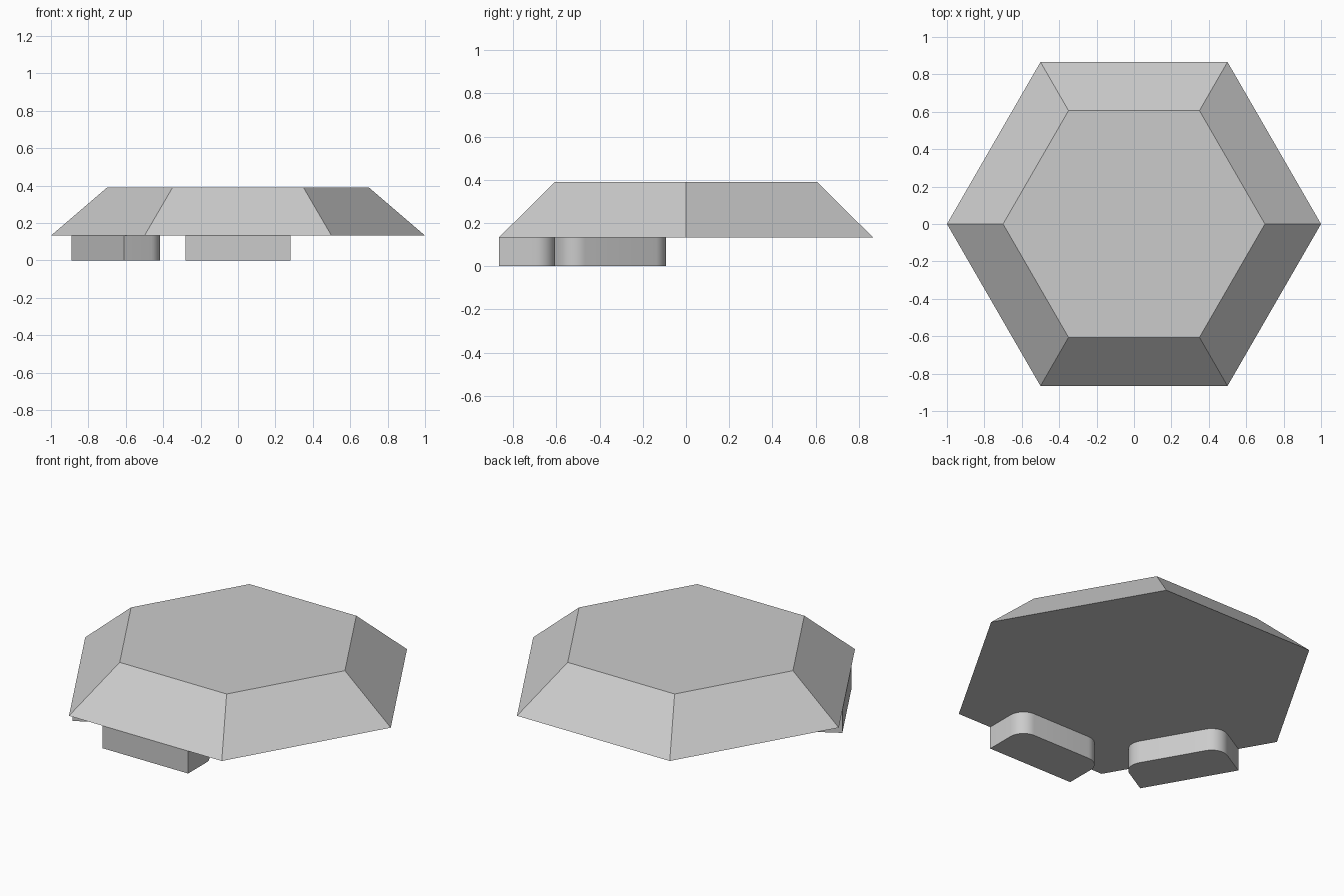
import bpy, bmesh, math
from mathutils import Matrix

cube = bpy.data.objects.get("Cube")
if cube:
    bpy.data.objects.remove(cube, do_unlink=True)

BASE_Z, TOP_Z = 0.133, 0.39
APOTHEM = math.cos(math.radians(30))

grey = bpy.data.materials.new("plain_grey")
grey.use_nodes = True
grey.diffuse_color = (0.6, 0.6, 0.6, 1)
grey.node_tree.nodes["Principled BSDF"].inputs["Base Color"].default_value = (0.6, 0.6, 0.6, 1)


def finish(bm, name):
    bmesh.ops.recalc_face_normals(bm, faces=bm.faces)
    mesh = bpy.data.meshes.new(name)
    bm.to_mesh(mesh)
    bm.free()
    mesh.materials.append(grey)
    obj = bpy.data.objects.new(name, mesh)
    bpy.context.collection.objects.link(obj)
    return obj


# Hexagonal plate with sloping sides
bm = bmesh.new()
bmesh.ops.create_cone(bm, cap_ends=True, segments=6, radius1=1, radius2=0.7,
                      depth=TOP_Z - BASE_Z,
                      matrix=Matrix.Translation((0, 0, (TOP_Z + BASE_Z) / 2))
                      @ Matrix.Rotation(math.radians(30), 4, "Z"))
# Put a corner on the x axis whichever way the cone starts
corner = max(bm.verts, key=lambda v: v.co.x)
if abs(corner.co.y) > 0.01:
    bmesh.ops.rotate(bm, verts=bm.verts, matrix=Matrix.Rotation(math.radians(30), 3, "Z"))
finish(bm, "hexagonal_plate")


# Foot along one plate edge: square outside, rounded inside corners
def add_foot(name, turn, half=0.28, depth=0.26, radius=0.09, steps=10):
    outer = -APOTHEM
    outline = [(-half, outer), (half, outer)]
    for side, start in ((1, 0), (-1, 90)):
        for i in range(steps + 1):
            a = math.radians(start + 90 * i / steps)
            outline.append((side * (half - radius) + radius * math.cos(a),
                            outer + depth - radius + radius * math.sin(a)))
    bm = bmesh.new()
    face = bm.faces.new([bm.verts.new((x, y, 0)) for x, y in outline])
    up = bmesh.ops.extrude_face_region(bm, geom=[face])
    bmesh.ops.translate(bm, vec=(0, 0, BASE_Z),
                        verts=[g for g in up["geom"] if isinstance(g, bmesh.types.BMVert)])
    bmesh.ops.rotate(bm, verts=bm.verts, matrix=Matrix.Rotation(math.radians(turn), 3, "Z"))
    foot = finish(bm, name)
    bpy.ops.object.select_all(action="DESELECT")
    foot.select_set(True)
    bpy.context.view_layer.objects.active = foot
    bpy.ops.object.shade_smooth_by_angle(angle=math.radians(30))


add_foot("front_foot", 0)
add_foot("front_side_foot", -60)
